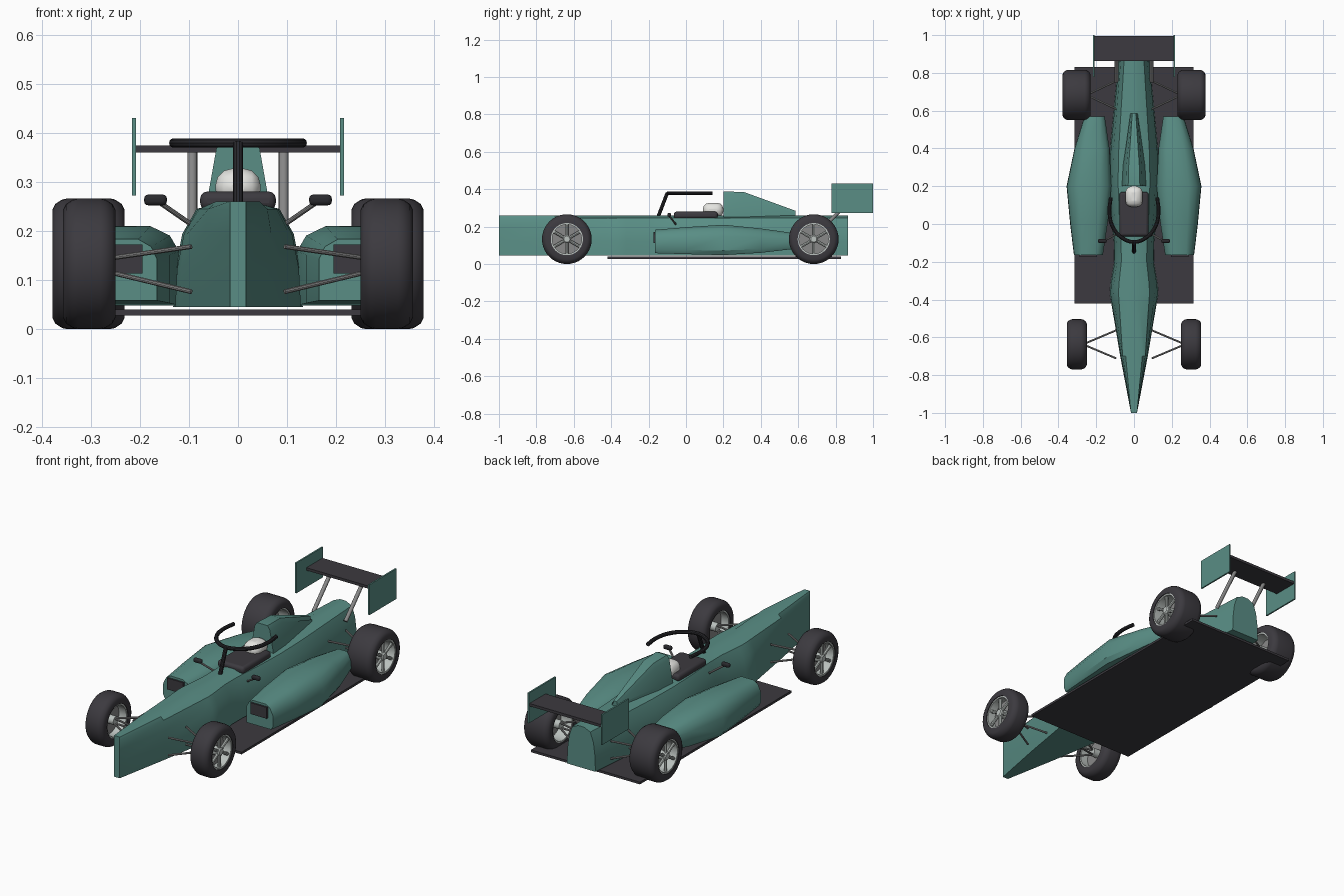
import bpy, bmesh, math
from mathutils import Vector

cube = bpy.data.objects.get("Cube")
if cube:
    bpy.data.objects.remove(cube)


def material(name, rgb):
    m = bpy.data.materials.new(name)
    m.use_nodes = True
    m.diffuse_color = (*rgb, 1)
    m.node_tree.nodes["Principled BSDF"].inputs["Base Color"].default_value = (*rgb, 1)
    return m


TEAL = material("teal paint", (0.1, 0.27, 0.235))
RUBBER = material("dark rubber", (0.045, 0.042, 0.05))
BLACK = material("black trim", (0.022, 0.022, 0.026))
STEEL = material("steel", (0.25, 0.25, 0.25))
ALLOY = material("pale alloy", (0.5, 0.54, 0.52))
WHITE = material("helmet white", (0.78, 0.78, 0.75))


def finish(bm, name, mat, bevel=0, angle=35):
    bmesh.ops.recalc_face_normals(bm, faces=bm.faces)
    me = bpy.data.meshes.new(name)
    bm.to_mesh(me)
    bm.free()
    me.materials.append(mat)
    ob = bpy.data.objects.new(name, me)
    bpy.context.collection.objects.link(ob)
    if bevel:
        mod = ob.modifiers.new("rounding", "BEVEL")
        mod.width, mod.segments = bevel, 3
    bpy.ops.object.select_all(action="DESELECT")
    ob.select_set(True)
    bpy.context.view_layer.objects.active = ob
    bpy.ops.object.shade_smooth_by_angle(angle=math.radians(angle))
    return ob


def loft(name, rings, mat, caps=True, closed=False, angle=35):
    """Skin a row of equally sized point rings."""
    bm = bmesh.new()
    rows = [[bm.verts.new(p) for p in ring] for ring in rings]
    n = len(rows[0])
    pairs = list(zip(rows, rows[1:])) + ([(rows[-1], rows[0])] if closed else [])
    for a, b in pairs:
        for i in range(n):
            j = (i + 1) % n
            bm.faces.new((a[i], a[j], b[j], b[i]))
    if caps and not closed:
        bm.faces.new(rows[0])
        bm.faces.new(rows[-1])
    return finish(bm, name, mat, angle=angle)


def box(name, lo, hi, mat, bevel=0):
    bm = bmesh.new()
    bmesh.ops.create_cube(bm, size=1)
    for v in bm.verts:
        v.co = [(a + b) / 2 + c * (b - a) for a, b, c in zip(lo, hi, v.co)]
    return finish(bm, name, mat, bevel)


def rod(name, a, b, r, mat, sides=10):
    a, b = Vector(a), Vector(b)
    q = (b - a).to_track_quat("Z", "Y")
    ring = [q @ Vector((r * math.cos(t), r * math.sin(t), 0))
            for t in (math.tau * i / sides for i in range(sides))]
    return loft(name, [[p + c for p in ring] for c in (a, b)], mat)


def lathe(name, profile, cx, cy, cz, side, mat, closed=True):
    """Spin (axial, radius) points about a wheel axle."""
    steps = [math.tau * i / 40 for i in range(40)]
    rings = [[(side * (cx + x), cy + r * math.cos(t), cz + r * math.sin(t)) for t in steps]
             for x, r in profile]
    return loft(name, rings, mat, closed=closed)


def mirrored_box(name, side, lo, hi, mat, bevel=0):
    x0, x1 = sorted((side * lo[0], side * hi[0]))
    return box(name, (x0, *lo[1:]), (x1, *hi[1:]), mat, bevel)


# Main body: stations of (y, half width, flank fullness)
FLANK = [(1, 0), (0.97, 0.35), (0.86, 0.67), (0.64, 0.9), (0.2, 0.97)]
section = FLANK + [(-x, z) for x, z in reversed(FLANK)]
stations = [(-1, 0.016), (-0.7, 0.073), (-0.42, 0.12), (-0.37, 0.128), (-0.32, 0.125),
            (-0.2, 0.105), (-0.1, 0.106), (0.05, 0.122), (0.22, 0.132), (0.4, 0.126),
            (0.6, 0.107), (0.865, 0.082)]
rings = []
for y, w in stations:
    ring = []
    for x, z in section:
        square = max(0, min(1, (-0.4 - y) / 0.6))
        width = x + (math.copysign(1, x) - x) * square
        ring.append((width * w, y, 0.045 + z * 0.222))
    rings.append(ring)
loft("body", rings, TEAL, angle=30)

# Floor
box("floor", (-0.315, -0.42, 0.028), (0.315, 0.83, 0.04), RUBBER)

# Engine cover
rings = []
for y, wb, wt, top in [(0.2, 0.066, 0.044, 0.388), (0.31, 0.06, 0.04, 0.385),
                       (0.585, 0.02, 0.013, 0.285)]:
    half = [(wb, 0.235), (wb * 0.93, 0.27), (wt, top - 0.02), (wt * 0.7, top)]
    rings.append([(x, y, z) for x, z in half] + [(-x, y, z) for x, z in reversed(half)])
loft("engine_cover", rings, TEAL)

# Cockpit and driver
box("cockpit_surround", (-0.077, -0.065, 0.243), (0.077, 0.17, 0.28), RUBBER, 0.014)
box("helmet", (-0.046, 0.09, 0.25), (0.046, 0.2, 0.327), WHITE, 0.034)

# Cockpit guard: centre strut and swept hoop
rod("guard_strut", (0, -0.148, 0.255), (0, -0.1, 0.38), 0.01, BLACK)
curve = bpy.data.curves.new("guard_hoop", "CURVE")
curve.dimensions = "3D"
curve.bevel_depth, curve.bevel_resolution = 0.01, 3
curve.use_fill_caps = True
curve.resolution_u = 6
half = [(0.123, 0.14), (0.13, 0.06), (0.11, -0.02), (0.06, -0.075)]
path = half + [(0, -0.095)] + [(-x, y) for x, y in reversed(half)]
spline = curve.splines.new("BEZIER")
spline.bezier_points.add(len(path) - 1)
for p, (x, y) in zip(spline.bezier_points, path):
    p.co = (x, y, 0.379)
    p.handle_left_type = p.handle_right_type = "AUTO"
temp = bpy.data.objects.new("guard_path", curve)
bpy.context.collection.objects.link(temp)
bpy.context.view_layer.update()
mesh = bpy.data.meshes.new_from_object(temp.evaluated_get(bpy.context.evaluated_depsgraph_get()))
bpy.data.objects.remove(temp)
bm = bmesh.new()
bm.from_mesh(mesh)
finish(bm, "guard_hoop", BLACK)

# Rear wing
box("wing_plane", (-0.21, 0.862, 0.36), (0.21, 0.995, 0.374), RUBBER)

PODS = [(-0.165, 0.165, 0.318, 0.058, 0.183), (0.0, 0.14, 0.338, 0.053, 0.197),
        (0.2, 0.12, 0.357, 0.048, 0.21), (0.4, 0.13, 0.315, 0.06, 0.19),
        (0.57, 0.155, 0.262, 0.08, 0.166)]

for side, tag in ((1, "left"), (-1, "right")):
    # Sidepod and its intake
    rings = []
    for y, xi, xo, z0, z1 in PODS:
        w, h = xo - xi, z1 - z0
        shape = [(0, 0), (0.93, 0), (1, 0.15), (0.99, 0.62), (0.88, 0.88), (0.72, 1),
                 (0.25, 1), (0.08, 0.88), (0, 0.68)]
        rings.append([(side * (xi + u * w), y, z0 + v * h) for u, v in shape])
    loft(tag + "_sidepod", rings, TEAL)
    mirrored_box(tag + "_intake", side, (0.195, -0.174, 0.113), (0.288, -0.16, 0.172), RUBBER)

    # Mirror on its stem
    mirrored_box(tag + "_mirror", side, (0.145, -0.1, 0.252), (0.191, -0.08, 0.274), BLACK, 0.008)
    rod(tag + "_mirror_stem", (side * 0.095, -0.055, 0.213), (side * 0.16, -0.09, 0.258), 0.005, STEEL)

    # Wing end plate and pylon
    mirrored_box(tag + "_end_plate", side, (0.208, 0.778, 0.272), (0.216, 1.0, 0.43), TEAL)
    rod(tag + "_wing_pylon", (side * 0.093, 0.755, 0.215), (side * 0.093, 0.9, 0.365), 0.01, STEEL, 14)

    # Wheels and wishbones
    for end, y, x0, x1 in (("front", -0.637, 0.25, 0.356), ("rear", 0.683, 0.231, 0.378)):
        name, w, c, z = f"{end}_{tag}", (x1 - x0) / 2, (x0 + x1) / 2, 0.133
        tyre = [(-w, 0.086), (-w, 0.11), (-w + 0.006, 0.122), (-w + 0.02, 0.131),
                (-w + 0.03, 0.133)]
        tyre += [(-x, r) for x, r in reversed(tyre)]
        lathe(name + "_tyre", tyre, c, y, z, side, RUBBER)
        barrel = [(-w + 0.004, 0.078), (-w + 0.004, 0.088), (w - 0.004, 0.088), (w - 0.004, 0.078)]
        lathe(name + "_rim", barrel, c, y, z, side, ALLOY)
        lathe(name + "_brake_disc", [(-0.006, 0.079), (0.006, 0.079)], c, y, z, side, STEEL, False)
        lathe(name + "_hub", [(-w + 0.01, 0.022), (w - 0.012, 0.022), (w - 0.006, 0.016)],
              c, y, z, side, ALLOY, False)
        for i in range(6):
            t = math.tau * (i + 0.5) / 6
            ends = [(side * (x1 - 0.018), y + r * math.cos(t), z + r * math.sin(t))
                    for r in (0.015, 0.082)]
            rod(f"{name}_spoke_{i + 1}", *ends, 0.008, ALLOY, 8)
        for level, zo, zi in (("upper", 0.143, 0.168), ("lower", 0.118, 0.076)):
            for part, dy in (("fore", -0.074), ("aft", 0.074)):
                rod(f"{name}_{level}_{part}_arm", (side * (x0 + 0.02), y, zo),
                    (side * 0.095, y + dy, zi), 0.005, STEEL)
